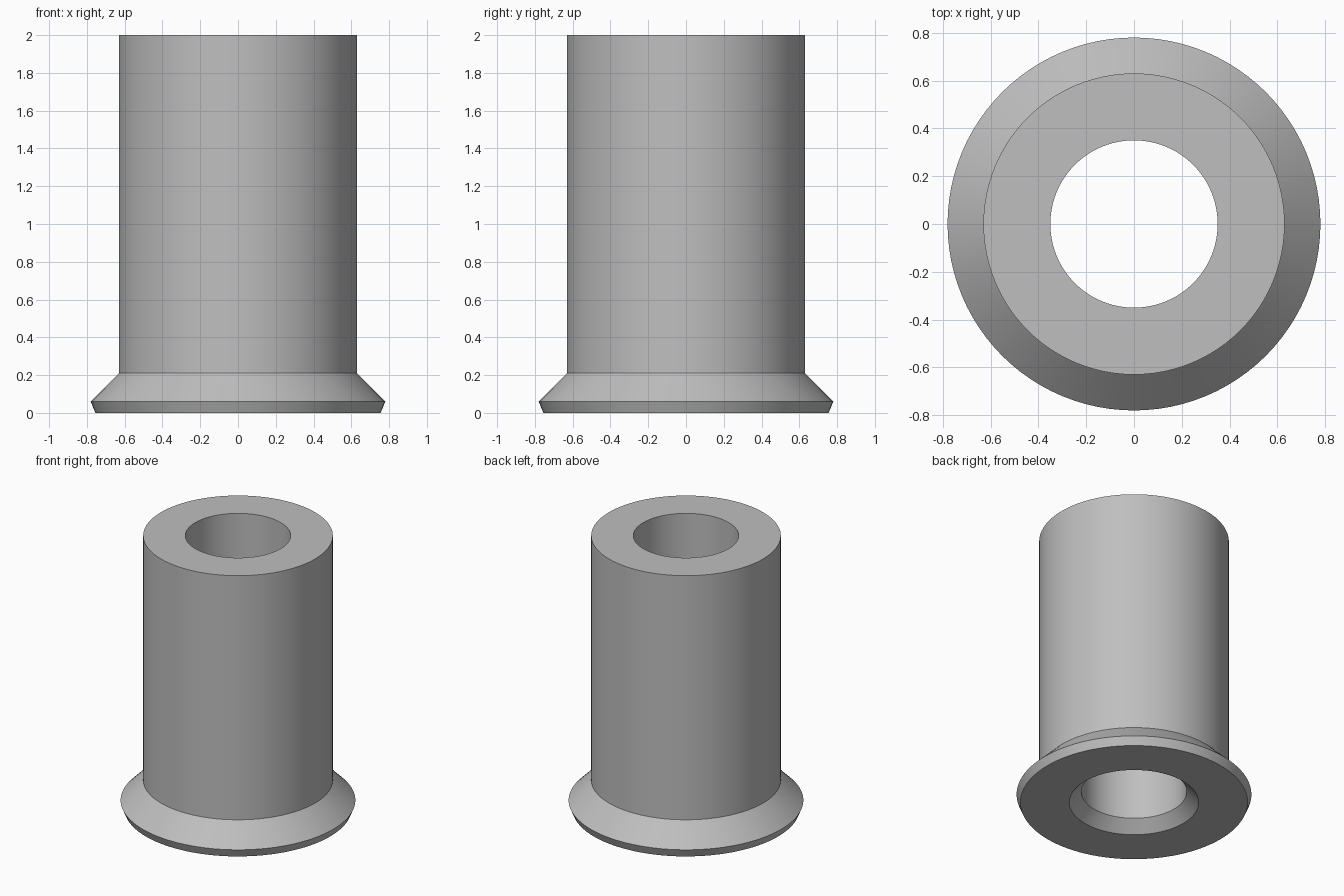
import bpy
import bmesh
import math

cube = bpy.data.objects.get("Cube")
if cube:
    bpy.data.objects.remove(cube, do_unlink=True)

# Plain grey material
grey = bpy.data.materials.new("plain_grey")
grey.use_nodes = True
colour = (0.52, 0.52, 0.52, 1.0)
grey.diffuse_color = colour
grey.node_tree.nodes["Principled BSDF"].inputs["Base Color"].default_value = colour

SEGMENTS = 96

# Closed cross-section (radius, height), from the countersunk bore outwards
profile = [
    (0.43, 0.0),     # countersink rim
    (0.755, 0.0),    # base edge
    (0.78, 0.06),    # flange edge
    (0.63, 0.21),    # top of flange cone
    (0.63, 2.0),     # outer top edge
    (0.35, 2.0),     # bore top edge
    (0.35, 0.08),    # bore meets countersink
]


def revolve(name, points, material):
    """Revolve a closed profile around z into a smooth solid."""
    bm = bmesh.new()
    rings = []
    for i in range(SEGMENTS):
        a = math.tau * i / SEGMENTS
        rings.append([bm.verts.new((r * math.cos(a), r * math.sin(a), z))
                      for r, z in points])
    count = len(points)
    for i in range(SEGMENTS):
        here, there = rings[i], rings[(i + 1) % SEGMENTS]
        for j in range(count):
            k = (j + 1) % count
            bm.faces.new((here[j], there[j], there[k], here[k]))
    bmesh.ops.recalc_face_normals(bm, faces=bm.faces)
    mesh = bpy.data.meshes.new(name)
    bm.to_mesh(mesh)
    bm.free()
    mesh.materials.append(material)
    obj = bpy.data.objects.new(name, mesh)
    bpy.context.collection.objects.link(obj)
    bpy.ops.object.select_all(action="DESELECT")
    obj.select_set(True)
    bpy.context.view_layer.objects.active = obj
    bpy.ops.object.shade_smooth_by_angle(angle=math.radians(20))
    return obj


# Hollow sleeve with flared base flange
revolve("flanged_sleeve", profile, grey)
